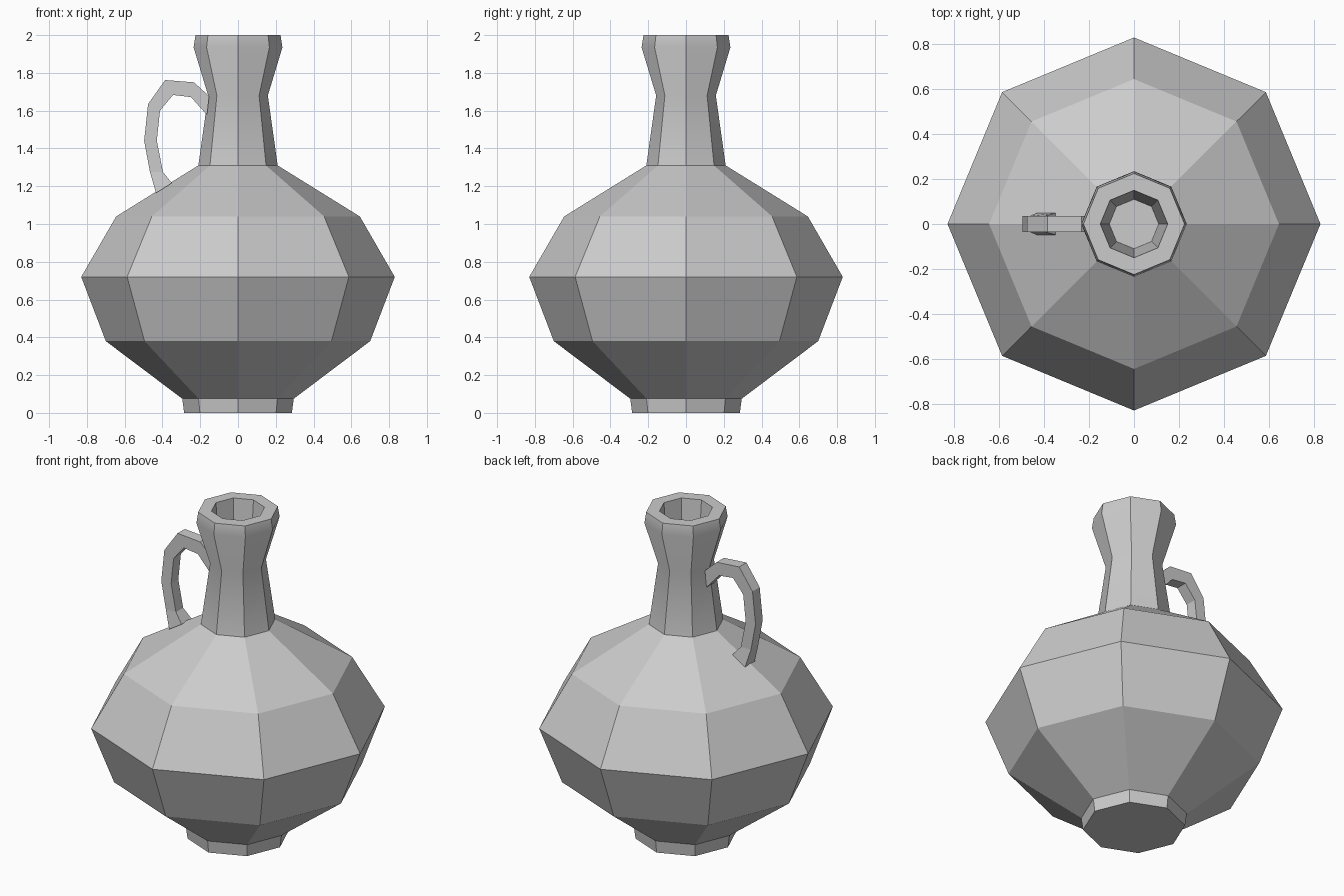
import bpy, bmesh
from math import cos, sin, pi, radians

cube = bpy.data.objects.get("Cube")
if cube:
    bpy.data.objects.remove(cube)

SIDES = 8

clay = bpy.data.materials.new("grey clay")
clay.use_nodes = True
GREY = (0.6, 0.6, 0.6, 1)
clay.diffuse_color = GREY
clay.node_tree.nodes["Principled BSDF"].inputs["Base Color"].default_value = GREY


def finish(name, bm):
    bmesh.ops.recalc_face_normals(bm, faces=bm.faces)
    mesh = bpy.data.meshes.new(name)
    bm.to_mesh(mesh)
    bm.free()
    obj = bpy.data.objects.new(name, mesh)
    bpy.context.collection.objects.link(obj)
    mesh.materials.append(clay)
    return obj


def loft(name, rings):
    """Skin a list of point rings and cap both ends."""
    bm = bmesh.new()
    loops = [[bm.verts.new(p) for p in ring] for ring in rings]
    for a, b in zip(loops, loops[1:]):
        n = len(a)
        for i in range(n):
            j = (i + 1) % n
            bm.faces.new((a[i], a[j], b[j], b[i]))
    bm.faces.new(loops[0][::-1])
    bm.faces.new(loops[-1])
    return finish(name, bm)


def lathe(name, profile):
    """Turn a (radius, height) profile with eight sides."""
    turns = [2 * pi * i / SIDES for i in range(SIDES)]
    return loft(name, [[(r * cos(t), r * sin(t), z) for t in turns]
                       for r, z in profile])


# Foot and faceted belly
lathe("foot", [(0.285, 0), (0.295, 0.075)])
lathe("belly", [(0.295, 0.075), (0.7, 0.38), (0.83, 0.72),
                (0.645, 1.04), (0.21, 1.31)])

# Neck with flared lip and hollow mouth
neck = lathe("neck", [(0.21, 1.31), (0.158, 1.68), (0.235, 1.935),
                      (0.225, 2), (0.15, 2), (0.11, 1.5)])
bpy.ops.object.select_all(action="DESELECT")
neck.select_set(True)
bpy.context.view_layer.objects.active = neck
bpy.ops.object.shade_smooth_by_angle(angle=radians(30))

# Handle: outer and inner edge pairs with half width, from neck to shoulder
outer = [(-0.153, 1.677), (-0.233, 1.75), (-0.386, 1.762), (-0.476, 1.635),
         (-0.497, 1.44), (-0.466, 1.275), (-0.434, 1.164)]
inner = [(-0.164, 1.577), (-0.249, 1.672), (-0.344, 1.683), (-0.413, 1.6),
         (-0.43, 1.44), (-0.397, 1.275), (-0.35, 1.217)]
widths = [0.035] * 6 + [0.048]
loft("handle", [[(ox, -w, oz), (ox, w, oz), (ix, w, iz), (ix, -w, iz)]
                for (ox, oz), (ix, iz), w in zip(outer, inner, widths)])
